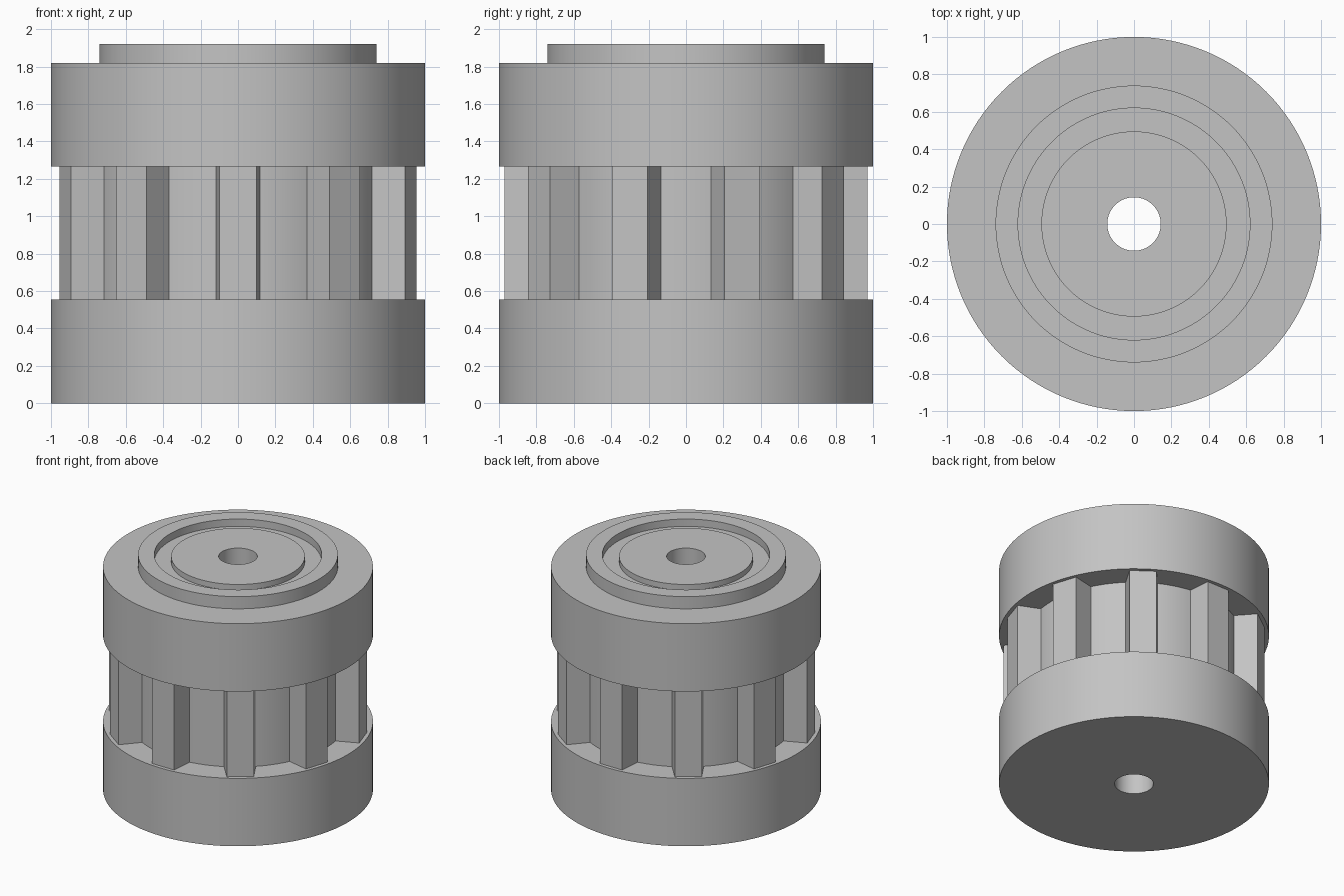
import bpy, bmesh
from math import pi, radians
from mathutils import Matrix, Vector

if "Cube" in bpy.data.objects:
    bpy.data.objects.remove(bpy.data.objects["Cube"])

# Single grey material
grey = bpy.data.materials.new("plain grey")
grey.use_nodes = True
colour = (0.55, 0.55, 0.55, 1)
grey.diffuse_color = colour
grey.node_tree.nodes["Principled BSDF"].inputs["Base Color"].default_value = colour


def finish(name, bm):
    bmesh.ops.recalc_face_normals(bm, faces=bm.faces)
    mesh = bpy.data.meshes.new(name)
    bm.to_mesh(mesh)
    bm.free()
    mesh.materials.append(grey)
    obj = bpy.data.objects.new(name, mesh)
    bpy.context.collection.objects.link(obj)
    bpy.ops.object.select_all(action="DESELECT")
    obj.select_set(True)
    bpy.context.view_layer.objects.active = obj
    bpy.ops.object.shade_smooth_by_angle(angle=radians(20))
    return obj


def lathe(name, profile, steps=128):
    bm = bmesh.new()
    verts = [bm.verts.new((r, 0, z)) for r, z in profile]
    edges = [bm.edges.new((a, b)) for a, b in zip(verts, verts[1:] + verts[:1])]
    bmesh.ops.spin(bm, geom=verts + edges, cent=(0, 0, 0), axis=(0, 0, 1),
                   angle=2 * pi, steps=steps, use_merge=True)
    bmesh.ops.remove_doubles(bm, verts=bm.verts, dist=1e-4)
    return finish(name, bm)


BORE, CORE, FLANGE = 0.143, 0.80, 1.0
LOW, HIGH, SHOULDER, TOP = 0.555, 1.265, 1.82, 1.92
HUB_TOP, GROOVE = 1.905, 1.86

# Body: two flanges, core, raised lip, groove, hub and through bore
lathe("pulley_body", [
    (BORE, 0), (FLANGE, 0), (FLANGE, LOW), (CORE, LOW),
    (CORE, HIGH), (FLANGE, HIGH), (FLANGE, SHOULDER), (0.74, SHOULDER),
    (0.74, TOP), (0.62, TOP), (0.62, GROOVE), (0.495, GROOVE),
    (0.495, HUB_TOP), (BORE, HUB_TOP)])

# Ten tapered teeth around the core, one facing the front
TEETH = 10
bm = bmesh.new()
section = [(-0.118, -0.785), (-0.10, -0.97), (0.10, -0.97), (0.118, -0.785)]
for i in range(TEETH):
    turn = Matrix.Rotation(2 * pi * i / TEETH, 3, "Z")
    base = bm.faces.new([bm.verts.new(turn @ Vector((x, y, LOW - 0.005))) for x, y in section])
    grown = bmesh.ops.extrude_face_region(bm, geom=[base])
    tops = [v for v in grown["geom"] if isinstance(v, bmesh.types.BMVert)]
    bmesh.ops.translate(bm, verts=tops, vec=(0, 0, HIGH - LOW + 0.01))
finish("drive_teeth", bm)
